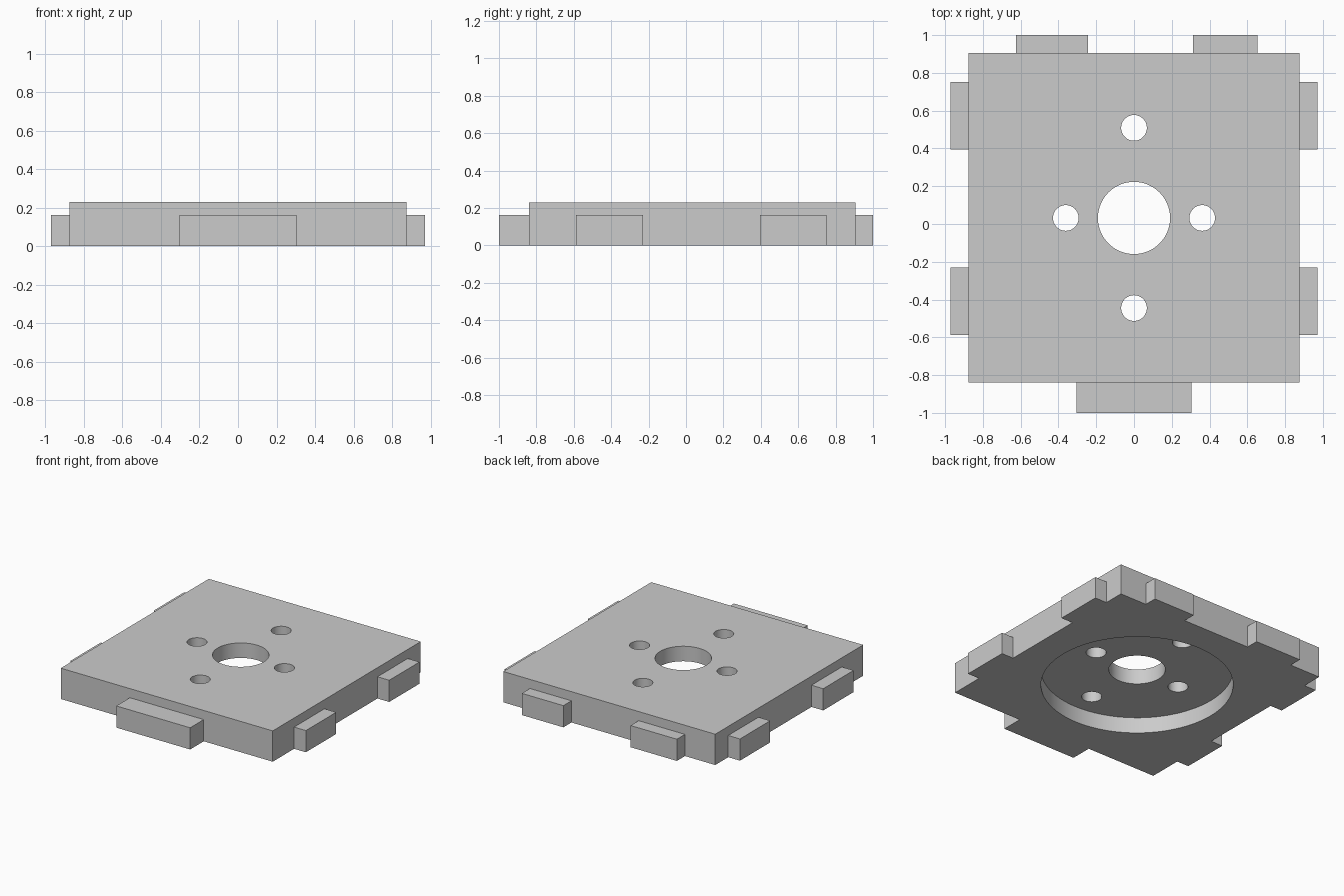
import bpy
import math

if "Cube" in bpy.data.objects:
    bpy.data.objects.remove(bpy.data.objects["Cube"])

grey = bpy.data.materials.new("plain_grey")
grey.diffuse_color = (0.6, 0.6, 0.6, 1)
grey.use_nodes = True
grey.node_tree.nodes["Principled BSDF"].inputs["Base Color"].default_value = grey.diffuse_color

CY = 0.032          # centre of the plate and its holes in y
HEIGHT = 0.23
TAB_HEIGHT = 0.162


def box(name, x0, x1, y0, y1, z0, z1):
    bpy.ops.mesh.primitive_cube_add(
        size=1, location=((x0 + x1) / 2, (y0 + y1) / 2, (z0 + z1) / 2))
    ob = bpy.context.object
    ob.name = name
    ob.scale = (x1 - x0, y1 - y0, z1 - z0)
    bpy.ops.object.transform_apply(location=False, rotation=False, scale=True)
    ob.data.materials.append(grey)
    return ob


def drill(target, x, y, radius, z0, z1, sides):
    """Cut a round hole between two heights."""
    bpy.ops.mesh.primitive_cylinder_add(
        vertices=sides, radius=radius, depth=z1 - z0, location=(x, y, (z0 + z1) / 2))
    cutter = bpy.context.object
    cutter.data.materials.append(grey)
    cutter.hide_render = True
    mod = target.modifiers.new("drill", 'BOOLEAN')
    mod.operation = 'DIFFERENCE'
    mod.solver = 'EXACT'
    mod.object = cutter
    bpy.ops.object.select_all(action='DESELECT')
    target.select_set(True)
    bpy.context.view_layer.objects.active = target
    bpy.ops.object.modifier_apply(modifier=mod.name)
    bpy.data.objects.remove(cutter)


# Main plate with a round recess underneath
plate = box("plate", -0.875, 0.875, -0.84, 0.905, 0, HEIGHT)
drill(plate, 0, CY, 0.65, -0.1, 0.118, 128)

# Centre bore and four bolt holes
drill(plate, 0, CY, 0.191, -0.1, 0.4, 96)
for dx, dy in ((0.361, 0), (-0.361, 0), (0, 0.477), (0, -0.477)):
    drill(plate, dx, CY + dy, 0.068, -0.1, 0.4, 48)
bpy.ops.object.shade_smooth_by_angle(angle=math.radians(30))

# Edge tabs: one in front, two behind, two on each side
box("front_tab", -0.305, 0.305, -1.0, -0.84, 0, TAB_HEIGHT)
box("back_tab_left", -0.625, -0.243, 0.905, 1.0, 0, TAB_HEIGHT)
box("back_tab_right", 0.312, 0.655, 0.905, 1.0, 0, TAB_HEIGHT)
for side, a, b in (("left", -0.972, -0.875), ("right", 0.875, 0.972)):
    box(side + "_tab_front", a, b, -0.588, -0.23, 0, TAB_HEIGHT)
    box(side + "_tab_back", a, b, 0.395, 0.752, 0, TAB_HEIGHT)
